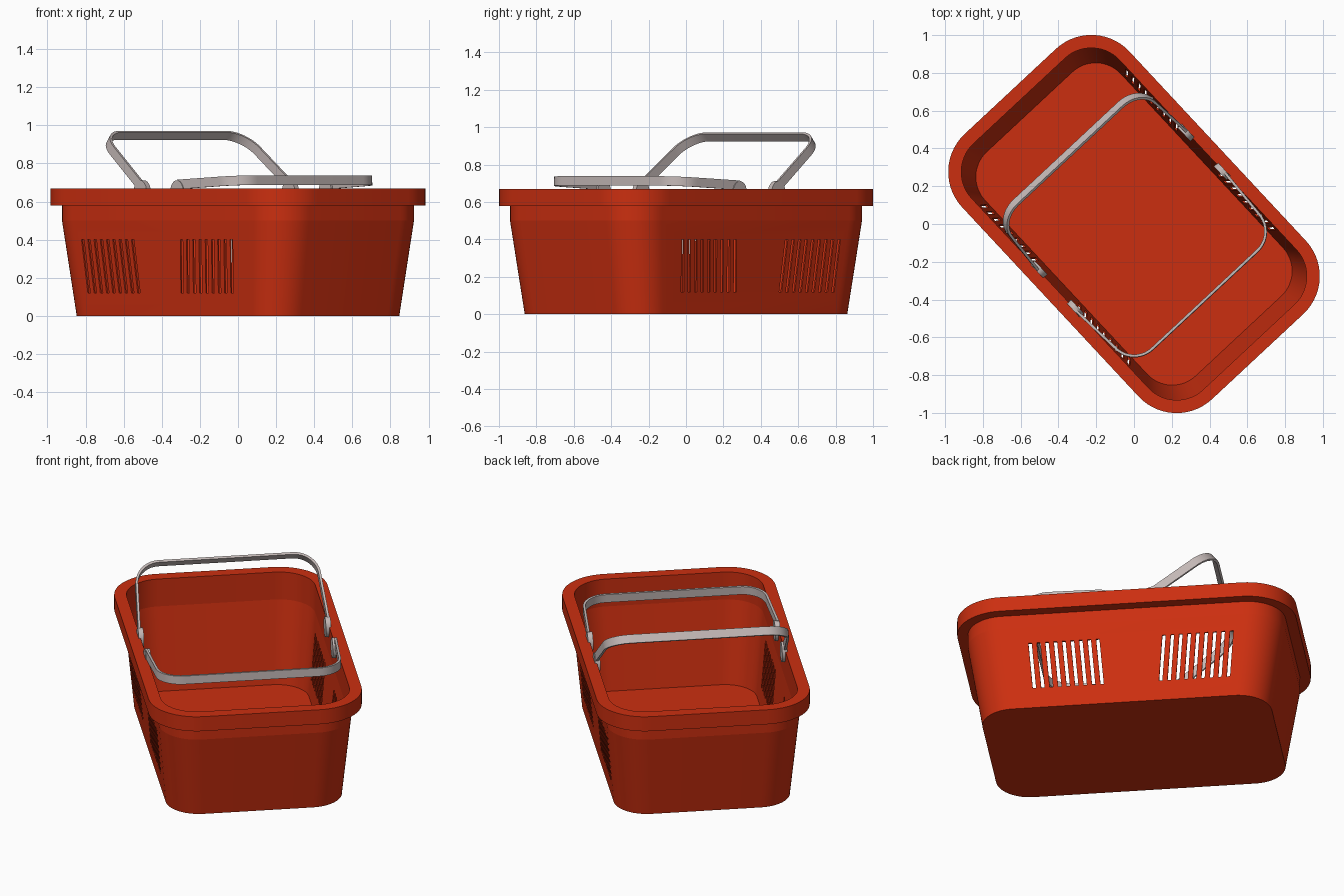
import bpy, bmesh, math
from mathutils import Matrix, Vector

if "Cube" in bpy.data.objects:
    bpy.data.objects.remove(bpy.data.objects["Cube"], do_unlink=True)

TURN = math.radians(-47)   # the basket stands diagonally


def material(name, color, rough):
    m = bpy.data.materials.new(name)
    m.use_nodes = True
    m.diffuse_color = color
    bsdf = next(n for n in m.node_tree.nodes if n.type == "BSDF_PRINCIPLED")
    bsdf.inputs["Base Color"].default_value = color
    bsdf.inputs["Roughness"].default_value = rough
    return m


red = material("red plastic", (0.6, 0.028, 0.005, 1), 0.5)
grey = material("grey plastic", (0.55, 0.48, 0.47, 1), 0.5)


def add_object(name, bm, mat):
    bmesh.ops.recalc_face_normals(bm, faces=bm.faces)
    mesh = bpy.data.meshes.new(name)
    bm.to_mesh(mesh)
    bm.free()
    ob = bpy.data.objects.new(name, mesh)
    bpy.context.collection.objects.link(ob)
    ob.rotation_euler.z = TURN
    mesh.materials.append(mat)
    return ob


def select(ob):
    bpy.ops.object.select_all(action="DESELECT")
    ob.select_set(True)
    bpy.context.view_layer.objects.active = ob


def finish(ob):
    select(ob)
    for mod in list(ob.modifiers):
        bpy.ops.object.modifier_apply(modifier=mod.name)
    bpy.ops.object.shade_smooth_by_angle(angle=math.radians(30))


def rounded_rect(a, b, r, z, steps=14):
    pts = []
    for k, (sx, sy) in enumerate([(1, 1), (-1, 1), (-1, -1), (1, -1)]):
        for i in range(steps + 1):
            t = math.pi / 2 * (k + i / steps)
            pts.append((sx * (a - r) + r * math.cos(t),
                        sy * (b - r) + r * math.sin(t), z))
    return pts


# Basket shell: outside upward, over the rim, then down the inside
T = 0.009
sections = [
    (0.82, 0.50, 0.19, 0), (0.90, 0.545, 0.215, 0.5),
    (0.90, 0.545, 0.215, 0.58), (0.96, 0.605, 0.275, 0.58),
    (0.96, 0.605, 0.275, 0.67), (0.90 - T, 0.545 - T, 0.215 - T, 0.67),
    (0.90 - T, 0.545 - T, 0.215 - T, 0.5), (0.82 - T, 0.50 - T, 0.19 - T, T),
]
bm = bmesh.new()
loops = [[bm.verts.new(p) for p in rounded_rect(*s)] for s in sections]
for lo, hi in zip(loops, loops[1:]):
    for i in range(len(lo)):
        j = (i + 1) % len(lo)
        bm.faces.new((lo[i], lo[j], hi[j], hi[i]))
bm.faces.new(loops[0])
bm.faces.new(loops[-1])
basket = add_object("basket", bm, red)

# Slots: two leaning groups, each cut through both long walls
bm = bmesh.new()
for start, lean in ((-0.62, 0.022), (0.14, -0.022)):
    for i in range(9):
        u = start + i * 0.048
        box = bmesh.ops.create_cube(bm, size=1)["verts"]
        for v in box:
            shift = lean if v.co.z < 0 else 0
            v.co = (u + shift + v.co.x * 0.019, v.co.y * 1.5, 0.26 + v.co.z * 0.28)
cutter = add_object("slot_cutter", bm, red)
cutter.hide_render = True
cut = basket.modifiers.new("slots", "BOOLEAN")
cut.operation = "DIFFERENCE"
cut.solver = "EXACT"
cut.object = cutter
finish(basket)
bpy.data.objects.remove(cutter, do_unlink=True)

# Crisp lines where the walls change slope
for e in basket.data.edges:
    z0, z1 = (basket.data.vertices[i].co.z for i in e.vertices)
    if abs(z0 - z1) < 1e-4:
        e.use_edge_sharp = True


# Carrying handles: flat ribbons bent into a U, swung about their pivots
def handle(name, pivot_u, pivot_z, direction, angle):
    length, half, r, width = 0.435, 0.52, 0.14, 0.05
    side = [(0, half + 0.018), (0.1, half + 0.012)]
    for i in range(11):
        t = math.pi / 2 * i / 10
        side.append((length - r + r * math.sin(t), half - r + r * math.cos(t)))
    path = side + [(p, -q) for p, q in reversed(side)]
    along = Vector((direction * math.cos(angle), 0, math.sin(angle)))
    across = Vector((-direction * math.sin(angle), 0, math.cos(angle)))
    bm = bmesh.new()
    rows = []
    for p, q in path:
        mid = Vector((pivot_u, q, pivot_z)) + along * p
        rows.append([bm.verts.new(mid + across * s * width / 2) for s in (-1, 1)])
    for a, b in zip(rows, rows[1:]):
        bm.faces.new((a[0], b[0], b[1], a[1]))
    ob = add_object(name, bm, grey)
    solid = ob.modifiers.new("thickness", "SOLIDIFY")
    solid.thickness = 0.014
    solid.offset = 0
    finish(ob)


handle("raised_handle", -0.167, 0.68, -1, math.radians(38))
handle("lowered_handle", 0.115, 0.69, 1, math.radians(3))

# Pivot pads on the inside of the rim
for label, u in (("raised", -0.167), ("lowered", 0.115)):
    for side_name, s in (("left", 1), ("right", -1)):
        bm = bmesh.new()
        place = (Matrix.Translation((u, s * 0.532, 0.652))
                 @ Matrix.Diagonal((1, 1, 1.2, 1))
                 @ Matrix.Rotation(math.pi / 2, 4, "X"))
        bmesh.ops.create_cone(bm, cap_ends=True, segments=24, radius1=0.05,
                              radius2=0.05, depth=0.03, matrix=place)
        finish(add_object(f"{label}_handle_pivot_{side_name}", bm, grey))
